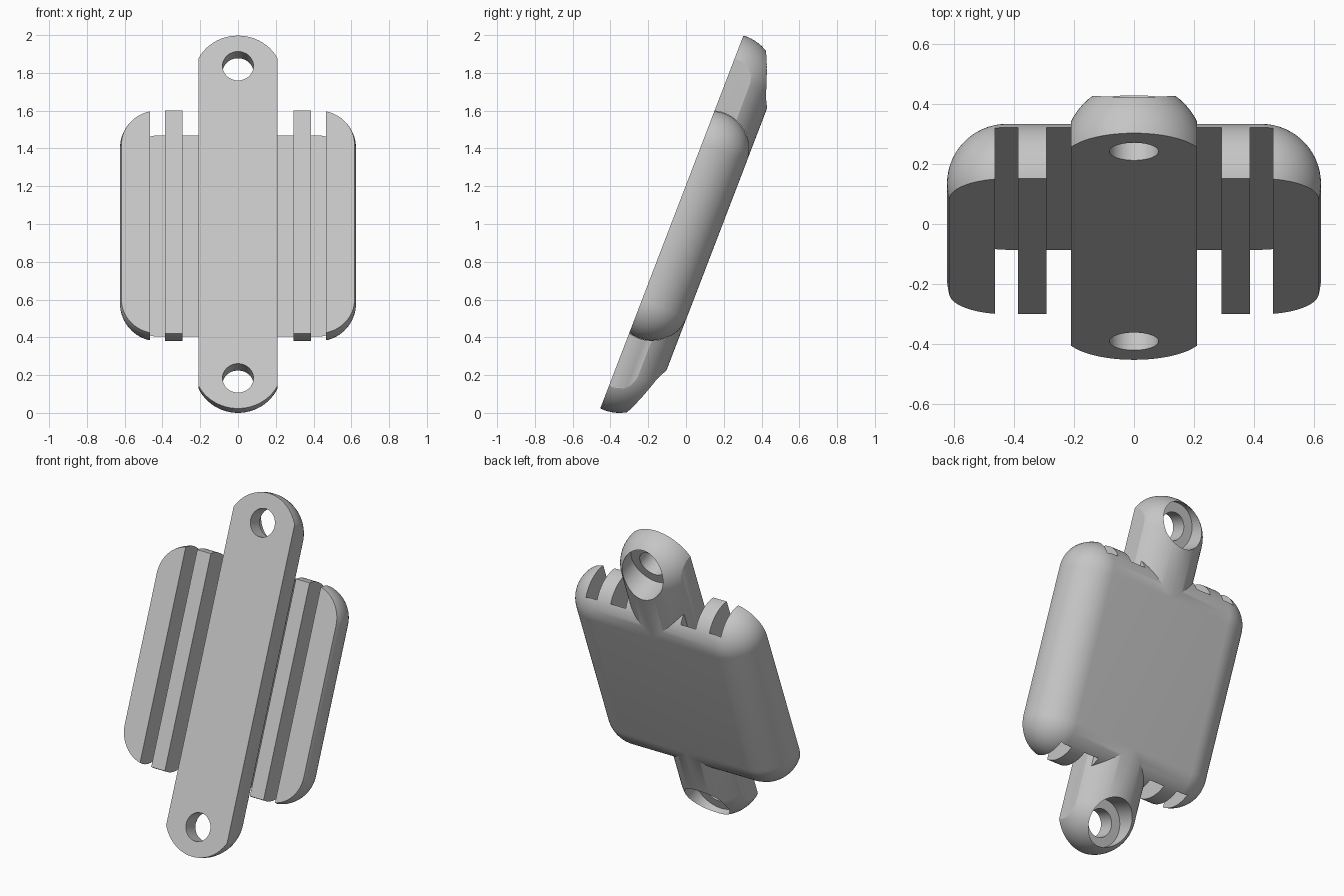
import bpy, bmesh, math
from mathutils import Matrix

if "Cube" in bpy.data.objects:
    bpy.data.objects.remove(bpy.data.objects["Cube"], do_unlink=True)

TILT = math.radians(21)
X_AXIS_90 = Matrix.Rotation(math.pi / 2, 4, 'X')

grey = bpy.data.materials.new("light_grey")
grey.use_nodes = True
colour = (0.56, 0.56, 0.56, 1)
grey.diffuse_color = colour
grey.node_tree.nodes["Principled BSDF"].inputs["Base Color"].default_value = colour


def finish(name, bm):
    bmesh.ops.recalc_face_normals(bm, faces=bm.faces)
    mesh = bpy.data.meshes.new(name)
    bm.to_mesh(mesh)
    bm.free()
    mesh.materials.append(grey)
    obj = bpy.data.objects.new(name, mesh)
    bpy.context.scene.collection.objects.link(obj)
    return obj


def rounded_hull(name, radius, centres, half_width=None):
    """Convex hull of equal balls, optionally trimmed flat at both sides."""
    bm = bmesh.new()
    for c in centres:
        bmesh.ops.create_uvsphere(bm, u_segments=64, v_segments=32, radius=radius,
                                  matrix=Matrix.Translation(c) @ X_AXIS_90)
    bmesh.ops.delete(bm, geom=list(bm.faces) + list(bm.edges), context='EDGES_FACES')
    hull = bmesh.ops.convex_hull(bm, input=bm.verts)
    inside = {v for v in hull["geom_interior"] if isinstance(v, bmesh.types.BMVert)}
    inside |= {v for v in bm.verts if not v.link_faces}
    bmesh.ops.delete(bm, geom=list(inside), context='VERTS')
    bmesh.ops.dissolve_limit(bm, angle_limit=math.radians(0.1), verts=bm.verts, edges=bm.edges)
    if half_width:
        for s in (-1, 1):
            cut = bmesh.ops.bisect_plane(bm, geom=bm.verts[:] + bm.edges[:] + bm.faces[:],
                                         plane_co=(s * half_width, 0, 0), plane_no=(s, 0, 0),
                                         clear_outer=True)
            rim = [e for e in cut["geom_cut"] if isinstance(e, bmesh.types.BMEdge)]
            bmesh.ops.contextual_create(bm, geom=rim)
    return finish(name, bm)


def box(name, low, high):
    bm = bmesh.new()
    bmesh.ops.create_cube(bm, size=1)
    for v in bm.verts:
        v.co = [l + (c + 0.5) * (h - l) for c, l, h in zip(v.co, low, high)]
    return finish(name, bm)


def bore(name, radius, y0, y1, z):
    bm = bmesh.new()
    bmesh.ops.create_cone(bm, cap_ends=True, segments=64, radius1=radius, radius2=radius,
                          depth=y1 - y0,
                          matrix=Matrix.Translation((0, (y0 + y1) / 2, z)) @ X_AXIS_90)
    return finish(name, bm)


def combine(target, other, operation):
    """Apply a boolean and remove the helper."""
    mod = target.modifiers.new("combine", 'BOOLEAN')
    mod.operation, mod.object, mod.solver = operation, other, 'EXACT'
    bpy.context.view_layer.objects.active = target
    bpy.ops.object.modifier_apply(modifier=mod.name)
    bpy.data.objects.remove(other, do_unlink=True)


# Rounded block, with two channels on each side of the strap
body = rounded_hull("ribbed_body_with_strap", 0.2,
                    [(x, 0.0555, z) for x in (-0.425, 0.425) for z in (-0.44, 0.44)])
for side in (-1, 1):
    for inner, outer in ((0.19, 0.293), (0.387, 0.465)):
        a, b = sorted((side * inner, side * outer))
        combine(body, box("channel_cutter", (a, -1, -1), (b, 0.207, 1)), 'DIFFERENCE')

# Long domed strap with flat sides
strap = rounded_hull("strap", 0.235, [(0, 0.02, z) for z in (-0.823, 0.823)], 0.21)
combine(body, strap, 'UNION')

# Flat front face
combine(body, box("front_cutter", (-2, -1, -2), (2, 0, 2)), 'DIFFERENCE')

# Screw holes with wide recesses behind
for z in (-0.885, 0.885):
    combine(body, bore("hole_cutter", 0.082, -0.5, 0.5, z), 'DIFFERENCE')
    combine(body, bore("recess_cutter", 0.14, 0.1, 0.5, z), 'DIFFERENCE')

# Lean the whole part backwards
body.data.transform(Matrix.Translation((0, -0.075, 1.013)) @ Matrix.Rotation(-TILT, 4, 'X'))
low = min(v.co.z for v in body.data.vertices)
body.data.transform(Matrix.Translation((0, 0, -low)))

bpy.ops.object.select_all(action='DESELECT')
body.select_set(True)
bpy.context.view_layer.objects.active = body
bpy.ops.object.shade_smooth_by_angle(angle=math.radians(25))
